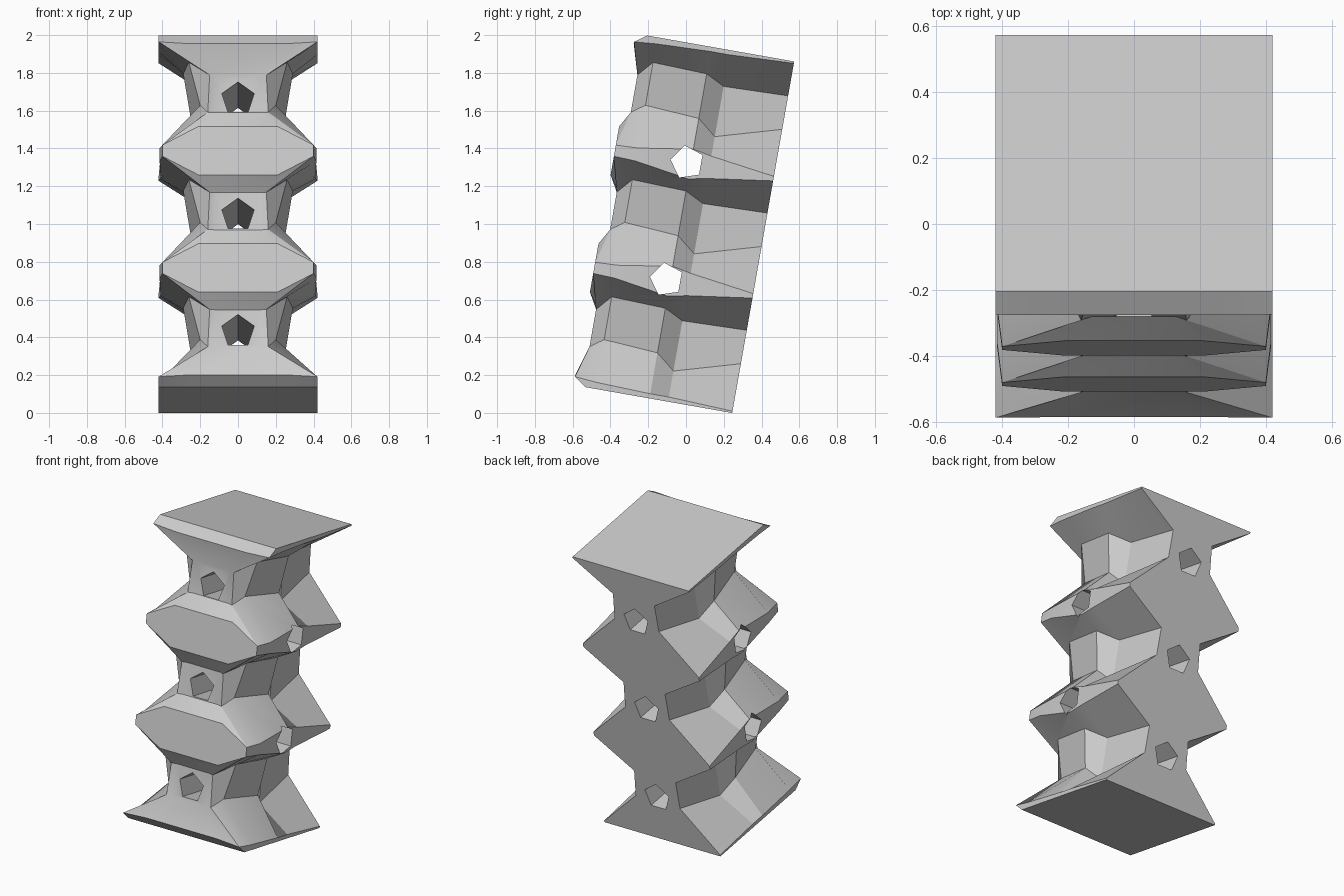
import bpy
import bmesh
import math
from mathutils import Matrix

cube = bpy.data.objects.get("Cube")
if cube:
    bpy.data.objects.remove(cube, do_unlink=True)

# Single stone colour
stone = bpy.data.materials.new("grey_stone")
stone.use_nodes = True
colour = (0.6, 0.6, 0.6, 1)
stone.diffuse_color = colour
stone.node_tree.nodes["Principled BSDF"].inputs["Base Color"].default_value = colour

CELL = 0.63
EDGE = 0.42
TOP = 0.945


def edge_line(rim, end_depth, neck_depth, ridge_depth, neck_low, neck_high, ridge):
    """Vertical line of (x, y, z) points that runs in at the three necks and
    out at the two ridges. Necks and ridge are (half width, height offsets)."""
    points = [(EDGE, end_depth, -TOP), (EDGE, ridge_depth, -rim)]
    for cell in (-1, 0, 1):
        middle = cell * CELL
        for width, offset in (neck_low, neck_high):
            points.append((width, neck_depth, middle + offset))
        if cell < 1:
            width, spread = ridge
            for side in (-spread, spread):
                points.append((width, ridge_depth, middle + CELL / 2 + side))
    points += [(EDGE, ridge_depth, rim), (EDGE, end_depth, TOP)]
    return points


# Lines of the right half, from the front panels round to the back corner
panel = edge_line(0.89, -0.375, -0.378, -0.438, (0.21, -0.10), (0.20, 0.10), (0.35, 0.13))
panel = [(x * 0.6, y, z) for x, y, z in panel]
front = edge_line(0.90, -0.375, -0.39, -0.438, (0.16, -0.10), (0.15, 0.10), (0.40, 0.03))
front_side = edge_line(0.91, -0.32, -0.32, -0.32, (0.20, -0.05), (0.26, 0.18), (0.415, 0.035))
bulge = edge_line(0.92, -0.03, -0.03, -0.03, (0.25, -0.07), (0.29, 0.17), (0.41, 0.08))
hollow = edge_line(0.92, 0.09, 0.07, 0.07, (0.20, -0.15), (0.19, 0.12), (0.41, 0.06))
back = edge_line(0.935, 0.415, 0.415, 0.415, (0.16, -0.05), (0.15, 0.13), (0.42, 0.012))
half = [panel, front, front_side, bulge, hollow, back]
mirrored = [[(-x, y, z) for x, y, z in line] for line in reversed(half)]


def make_object(name, bm):
    bmesh.ops.recalc_face_normals(bm, faces=bm.faces[:])
    mesh = bpy.data.meshes.new(name)
    bm.to_mesh(mesh)
    bm.free()
    mesh.materials.append(stone)
    obj = bpy.data.objects.new(name, mesh)
    bpy.context.collection.objects.link(obj)
    return obj


# Notched column skinned between the lines
bm = bmesh.new()
lines = [[bm.verts.new(p) for p in line] for line in half + mirrored]
for i, line in enumerate(lines):
    following = lines[(i + 1) % len(lines)]
    for k in range(len(line) - 1):
        bm.faces.new((line[k], following[k], following[k + 1], line[k + 1]))
bm.faces.new([line[0] for line in lines])
bm.faces.new([line[-1] for line in lines])
column = make_object("carved_column", bm)

# Five-sided tunnels through the necks and through the side ridges
bm = bmesh.new()


def tunnel(axis, centre):
    turn = Matrix.Rotation(math.pi / 2, 4, axis)
    spin = Matrix.Rotation(0 if axis == "X" else math.pi, 4, "Z")
    bmesh.ops.create_cone(bm, cap_ends=True, segments=5, radius1=0.09,
                          radius2=0.09, depth=1.4,
                          matrix=Matrix.Translation(centre) @ turn @ spin)


for height in (-0.645, -0.02, 0.605):
    tunnel("X", (0, 0, height))
for height in (-0.31, 0.32):
    tunnel("Y", (0, -0.05, height))
cutter = make_object("tunnel_cutter", bm)
cutter.hide_render = True

cut = column.modifiers.new("tunnels", "BOOLEAN")
cut.operation = "DIFFERENCE"
cut.solver = "EXACT"
cut.use_self = True
cut.object = cutter
bpy.context.view_layer.update()
graph = bpy.context.evaluated_depsgraph_get()
carved = bpy.data.meshes.new_from_object(column.evaluated_get(graph))
column.modifiers.clear()
column.data = carved
bpy.data.objects.remove(cutter, do_unlink=True)

# Lean the whole column towards the back
column.rotation_euler.x = math.radians(-10)
column.location.z = 1.002

bpy.ops.object.select_all(action="DESELECT")
column.select_set(True)
bpy.context.view_layer.objects.active = column
bpy.ops.object.shade_smooth_by_angle(angle=math.radians(25))
